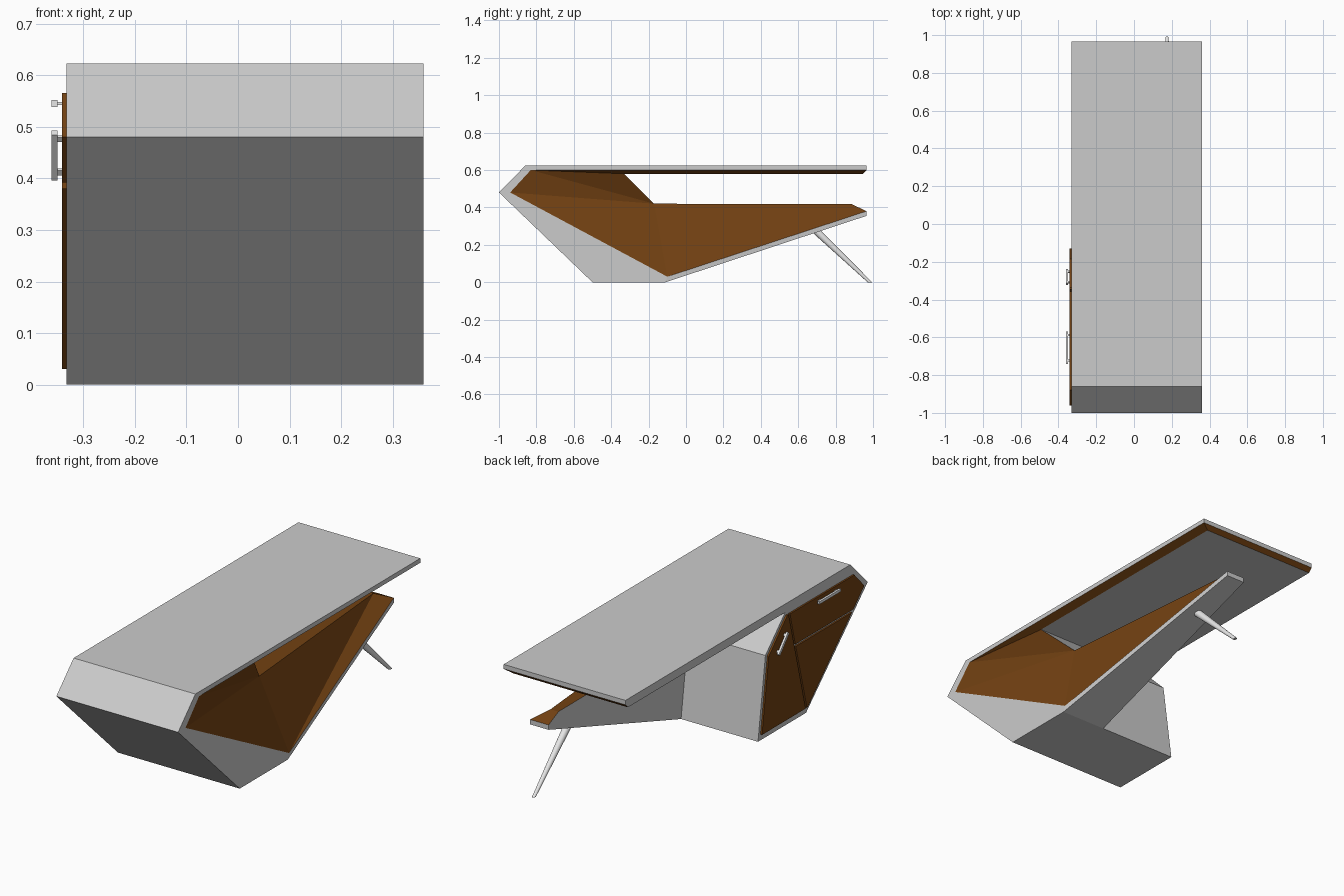
import bpy, bmesh, math
from mathutils import Vector

if "Cube" in bpy.data.objects:
    bpy.data.objects.remove(bpy.data.objects["Cube"])


def material(name, rgb):
    m = bpy.data.materials.new(name)
    m.diffuse_color = (*rgb, 1)
    m.use_nodes = True
    m.node_tree.nodes["Principled BSDF"].inputs["Base Color"].default_value = m.diffuse_color
    return m


SHELL = material("pale grey shell", (0.6, 0.6, 0.6))
WOOD = material("dark brown wood", (0.17, 0.053, 0.006))
METAL = material("bright metal", (0.8, 0.8, 0.8))


def finish(name, bm, mats):
    bmesh.ops.recalc_face_normals(bm, faces=bm.faces[:])
    me = bpy.data.meshes.new(name)
    bm.to_mesh(me)
    bm.free()
    for m in mats:
        me.materials.append(m)
    ob = bpy.data.objects.new(name, me)
    bpy.context.collection.objects.link(ob)
    return ob


def prism(name, outline, x0, x1, mat):
    """Side outline of (y, z) points, extruded along x."""
    bm = bmesh.new()
    face = bm.faces.new([bm.verts.new((x0, y, z)) for y, z in outline])
    new = bmesh.ops.extrude_face_region(bm, geom=[face])["geom"]
    bmesh.ops.translate(bm, vec=(x1 - x0, 0, 0),
                        verts=[v for v in new if isinstance(v, bmesh.types.BMVert)])
    return finish(name, bm, [mat])


# Desk body: corner points; capitals lie on the left, small letters on the right
L, R, ARM = -0.332, 0.36, 0.105
profile = {"a": (-1, 0.48), "b": (-0.86, 0.623), "c": (0.965, 0.623),
           "d": (0.965, 0.6), "g": (-0.5, 0), "h": (-0.11, 0)}
pts = {}
for k, (y, z) in profile.items():
    pts[k] = (R, y, z)
    pts[k.upper()] = (L, y, z)
# slab underside and cabinet back, set in from the right edge
for k, x, y, z in (("s", 0.32, 0.945, 0.58), ("j", 0.32, -0.33, 0.58), ("k", 0.24, -0.17, 0.42)):
    pts[k] = (x, y, z)
    pts[k.upper()] = (L, y, z)
# tapering arm
for k, x, y, z in (("m", 0.21, 0.965, 0.355), ("n", 0.21, 0.965, 0.38), ("p", 0.15, 0.885, 0.418)):
    pts[k] = (x, y, z)
    pts[k.upper()] = (ARM, y, z)
# wood recess rim, and arm root on the cabinet back
pts.update(e=(R, -0.83, 0.6), f=(R, -0.94, 0.48), i=(R, -0.1, 0.03),
           Q=(ARM, -0.11, 0), R=(ARM, -0.17, 0.42))

shell_faces = "abBA bcCB cdDC abef bcde afihg GgaA ghQHG ABCDSJKHG sjJS jkRKJ HQRK QhmM hinm mnNM QMNPR"
wood_faces = "fek ejk fki edsj dDSs inp ipk npPN pkRP"
bm = bmesh.new()
verts = {k: bm.verts.new(p) for k, p in pts.items()}
for slot, names in enumerate((shell_faces, wood_faces)):
    for word in names.split():
        bm.faces.new([verts[c] for c in word]).material_index = slot
finish("desk_body", bm, [SHELL, WOOD])

# Cabinet fronts on the left side
X0, X1 = L, -0.341
prism("drawer_front", [(-0.96, 0.48), (-0.88, 0.565), (-0.357, 0.565), (-0.4, 0.392), (-0.872, 0.392)], X0, X1, WOOD)
prism("lower_door", [(-0.86, 0.38), (-0.404, 0.38), (-0.495, 0.03), (-0.5, 0.03)], X0, X1, WOOD)
prism("tall_door", [(-0.346, 0.565), (-0.335, 0.565), (-0.185, 0.413), (-0.13, 0.03), (-0.484, 0.03)], X0, X1, WOOD)


# Handles: a flat bar on two short stems
def strip(p, q, half):
    p, q = Vector(p), Vector(q)
    d = (q - p).normalized() * half
    n = Vector((-d.y, d.x))
    return [p - d + n, q + d + n, q + d - n, p - d - n]


for name, p, q in (("drawer_handle", (-0.735, 0.545), (-0.575, 0.545)),
                   ("door_handle", (-0.314, 0.483), (-0.248, 0.406))):
    prism(name + "_bar", strip(p, q, 0.007), -0.361, -0.35, METAL)
    for side, t in (("front", 0.08), ("back", 0.92)):
        c = Vector(p).lerp(Vector(q), t)
        u = (Vector(q) - Vector(p)).normalized() * 0.003
        prism(f"{name}_{side}_stem", strip(c - u, c + u, 0.003), -0.351, -0.34, METAL)

# Slanted tapered leg, foot cut flat on the floor
foot, top = Vector((0.175, 0.994, -0.01)), Vector((0.175, 0.69, 0.28))
axis = top - foot
bm = bmesh.new()
bmesh.ops.create_cone(bm, cap_ends=True, segments=16, radius1=0.008, radius2=0.02, depth=axis.length)
bmesh.ops.rotate(bm, verts=bm.verts[:], matrix=axis.to_track_quat("Z", "Y").to_matrix())
bmesh.ops.translate(bm, verts=bm.verts[:], vec=(foot + top) / 2)
cut = bmesh.ops.bisect_plane(bm, geom=bm.verts[:] + bm.edges[:] + bm.faces[:],
                             plane_co=(0, 0, 0), plane_no=(0, 0, 1), clear_inner=True)
bmesh.ops.holes_fill(bm, edges=[e for e in bm.edges if e.is_boundary])
leg = finish("back_leg", bm, [METAL])
bpy.context.view_layer.objects.active = leg
leg.select_set(True)
bpy.ops.object.shade_smooth_by_angle(angle=math.radians(40))
